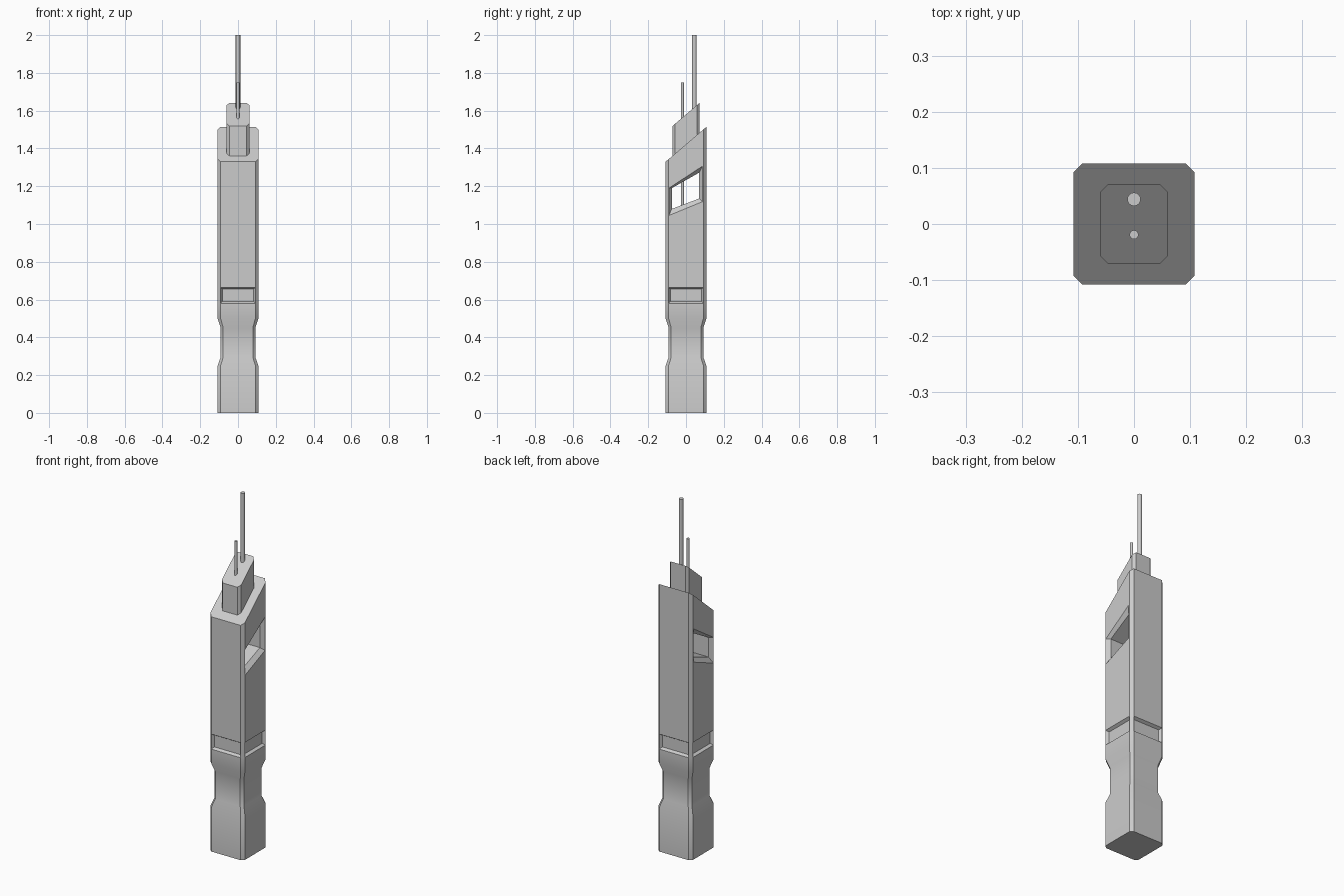
import bpy
import bmesh

if "Cube" in bpy.data.objects:
    bpy.data.objects.remove(bpy.data.objects["Cube"])

SLOPE = 0.855  # shared pitch of both slanted roofs

grey = bpy.data.materials.new("light_grey")
grey.use_nodes = True
grey.diffuse_color = (0.6, 0.6, 0.6, 1)
grey.node_tree.nodes["Principled BSDF"].inputs["Base Color"].default_value = (0.6, 0.6, 0.6, 1)


def make_object(name, bm):
    bmesh.ops.recalc_face_normals(bm, faces=bm.faces)
    mesh = bpy.data.meshes.new(name)
    bm.to_mesh(mesh)
    bm.free()
    mesh.materials.append(grey)
    obj = bpy.data.objects.new(name, mesh)
    bpy.context.collection.objects.link(obj)
    return obj


def activate(obj):
    bpy.ops.object.select_all(action="DESELECT")
    obj.select_set(True)
    bpy.context.view_layer.objects.active = obj


def smooth(obj):
    activate(obj)
    bpy.ops.object.shade_smooth_by_angle(angle=0.55)


def loft(bm, rings):
    """Skin a list of point rings into a capped solid."""
    loops = [[bm.verts.new(p) for p in ring] for ring in rings]
    for low, high in zip(loops, loops[1:]):
        for i in range(len(low)):
            j = (i + 1) % len(low)
            bm.faces.new((low[i], low[j], high[j], high[i]))
    bm.faces.new(loops[0])
    bm.faces.new(loops[-1])


def octagon(hx, hy, cut, z, slope=0.0):
    """Chamfered rectangle, optionally pitched up towards the back."""
    a, b = hx - cut, hy - cut
    flat = [(a, -hy), (hx, -b), (hx, b), (a, hy),
            (-a, hy), (-hx, b), (-hx, -b), (-a, -hy)]
    return [(x, y, z + slope * y) for x, y in flat]


# Tower body with a narrowed waist and a slanted roof
R, CUT = 0.108, 0.016
WAIST = 0.85
levels = [(0, 1), (0.25, 1), (0.295, WAIST), (0.45, WAIST), (0.5, 1), (0.58, 1), (0.665, 1)]
rings = [octagon(R * s, R * s, CUT * s, z) for z, s in levels]
rings.append(octagon(R, R, CUT, 1.422, SLOPE))
bm = bmesh.new()
loft(bm, rings)
bmesh.ops.recalc_face_normals(bm, faces=bm.faces)

# Recessed panels on the four wide sides
bm.normal_update()
panels = [f for f in bm.faces
          if 0.6 < f.calc_center_median().z < 0.65 and max(abs(f.normal.x), abs(f.normal.y)) > 0.9]
bmesh.ops.inset_individual(bm, faces=panels, thickness=0.013, depth=-0.015)
body = make_object("tower_body", bm)

# Side window: flared opening cut straight through
outer = [(-0.092, 1.043), (0.088, 1.117), (0.088, 1.308), (-0.092, 1.19)]
inner = [(-0.075, 1.08), (0.07, 1.135), (0.07, 1.272), (-0.075, 1.19)]
sections = [(-0.109, outer), (-0.088, inner), (0.088, inner), (0.109, outer)]
bm = bmesh.new()
loft(bm, [[(x, y, z) for y, z in quad] for x, quad in sections])
cutter = make_object("window_cutter", bm)
cutter.hide_render = True
mod = body.modifiers.new("window", "BOOLEAN")
mod.operation = "DIFFERENCE"
mod.solver = "EXACT"
mod.object = cutter
activate(body)
bpy.ops.object.modifier_apply(modifier=mod.name)
bpy.data.objects.remove(cutter)
smooth(body)

# Smaller roof block with the same pitch
bm = bmesh.new()
loft(bm, [octagon(0.06, 0.071, 0.014, 1.33), octagon(0.06, 0.071, 0.014, 1.58, SLOPE)])
smooth(make_object("roof_block", bm))

# Antenna masts; the thin one runs down through the window
for name, y, radius, bottom, top in [("tall_mast", 0.044, 0.012, 1.5, 2.0),
                                     ("short_mast", -0.019, 0.008, 1.05, 1.75)]:
    bpy.ops.mesh.primitive_cylinder_add(vertices=16, radius=radius, depth=top - bottom,
                                        location=(0, y, (top + bottom) / 2))
    mast = bpy.context.object
    mast.name = name
    mast.data.materials.append(grey)
    smooth(mast)
